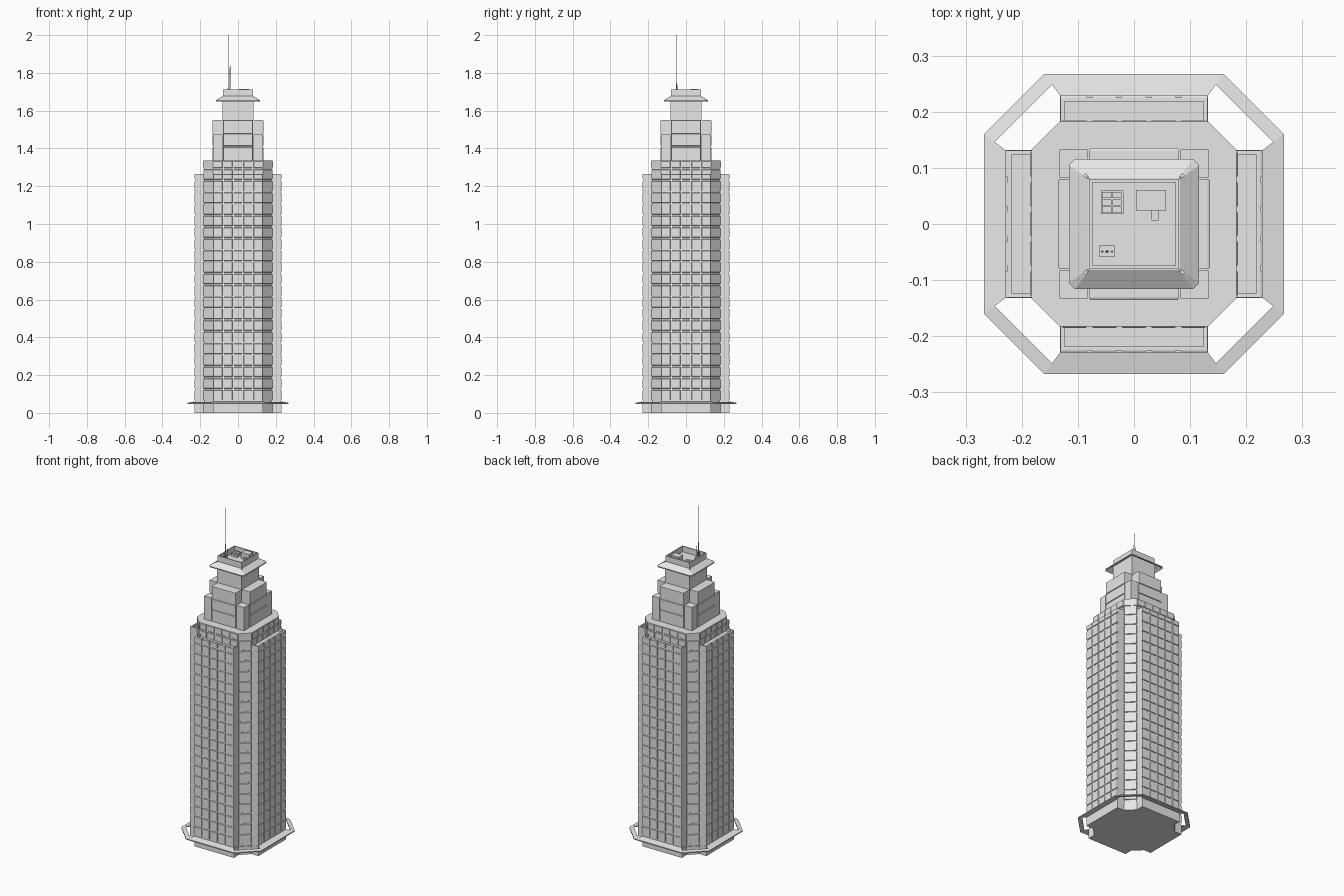
import bpy, bmesh, math
from mathutils import Matrix, Vector

if "Cube" in bpy.data.objects:
    bpy.data.objects.remove(bpy.data.objects["Cube"])

stone = bpy.data.materials.new("light_grey_stone")
stone.diffuse_color = (0.8, 0.8, 0.8, 1)
stone.use_nodes = True
stone.node_tree.nodes["Principled BSDF"].inputs["Base Color"].default_value = stone.diffuse_color

QUARTERS = [Matrix.Rotation(math.pi / 2 * i, 4, 'Z') for i in range(4)]
DIAG = Matrix.Rotation(math.pi / 4, 4, 'Z')


def finish(name, bm):
    bmesh.ops.recalc_face_normals(bm, faces=bm.faces)
    me = bpy.data.meshes.new(name)
    bm.to_mesh(me)
    bm.free()
    me.materials.append(stone)
    ob = bpy.data.objects.new(name, me)
    bpy.context.collection.objects.link(ob)
    return ob


def box(bm, x0, x1, y0, y1, z0, z1, m=Matrix()):
    c = Vector(((x0 + x1) / 2, (y0 + y1) / 2, (z0 + z1) / 2))
    s = Matrix.Diagonal((x1 - x0, y1 - y0, z1 - z0, 1))
    bmesh.ops.create_cube(bm, size=1, matrix=m @ Matrix.Translation(c) @ s)


def panel(bm, x0, x1, y, depth, z0, z1, m, c=0.002):
    """Raised plate facing -y with a chamfered rim."""
    back = [(x0, z0), (x1, z0), (x1, z1), (x0, z1)]
    front = [(x0 + c, z0 + c), (x1 - c, z0 + c), (x1 - c, z1 - c), (x0 + c, z1 - c)]
    b = [bm.verts.new(m @ Vector((x, y + depth, z))) for x, z in back]
    f = [bm.verts.new(m @ Vector((x, y, z))) for x, z in front]
    bm.faces.new(f)
    for i in range(4):
        j = (i + 1) % 4
        bm.faces.new((b[i], b[j], f[j], f[i]))


def prism(bm, pts, z0, z1):
    lo = [bm.verts.new((x, y, z0)) for x, y in pts]
    hi = [bm.verts.new((x, y, z1)) for x, y in pts]
    bm.faces.new(lo)
    bm.faces.new(hi)
    for i in range(len(pts)):
        j = (i + 1) % len(pts)
        bm.faces.new((lo[i], lo[j], hi[j], hi[i]))


def octagon(a, b):
    return [(a, -b), (a, b), (b, a), (-b, a), (-a, b), (-a, -b), (-b, -a), (b, -a)]


def recessed_top(bm, face_z, rim, depth):
    """Sink a rim into every upward face at the given height."""
    tops = [f for f in bm.faces if all(abs(v.co.z - face_z) < 1e-4 for v in f.verts)]
    bmesh.ops.inset_individual(bm, faces=tops, thickness=rim)
    for f in bmesh.ops.extrude_discrete_faces(bm, faces=tops)['faces']:
        for v in f.verts:
            v.co.z -= depth


# Main chamfered shaft
R, C, W = 0.183, 0.132, 0.229
D = 0.004
bm = bmesh.new()
prism(bm, octagon(R - D, C - D / 2), 0, 1.3)
prism(bm, octagon(R, C), 1.293, 1.335)
prism(bm, octagon(R, C), 0, 0.05)
finish("main_shaft", bm)

# Four wings with rimmed roofs, and the plinth below them
bm = bmesh.new()
for m in QUARTERS:
    box(bm, -C + 0.001, C - 0.001, -W + D, -R + 0.02, 0, 1.265, m)
bmesh.ops.recalc_face_normals(bm, faces=bm.faces)
recessed_top(bm, 1.265, 0.01, 0.015)
for m in QUARTERS:
    box(bm, -C, C, -W, -R + 0.01, 0, 0.055, m)
finish("wings", bm)

# Facade panels: five columns per wing, one on each chamfered corner
bm = bmesh.new()
P, G, Z0 = 0.0615, 0.004, 0.063
levels = [Z0 + P * i for i in range(20)] + [1.2685]
col = 2 * C / 5
dist, half = (R + C) / math.sqrt(2), (R - C) / math.sqrt(2)
for m in QUARTERS:
    for z0, z1 in zip(levels, levels[1:]):
        for k in range(5):
            x = -C + col * k
            panel(bm, x + (G if k else 0), x + col - (G if k < 4 else 0), -W, D,
                  z0 + G, z1 - G, m)
    for i in range(20):
        panel(bm, -half, half, -dist, D, Z0 + P * i + G, Z0 + P * (i + 1) - G, m @ DIAG)
    # Upper row above the wing roofs and its cornice
    for k in range(5):
        x = -C + col * k
        panel(bm, x + G, x + col - G, -R, D, 1.25, 1.289, m)
        panel(bm, x + G, x + col - G, -R - 0.002, 0.002, 1.297, 1.333, m)
finish("facade_panels", bm)


# Sloped octagonal ledges
def ledge(name, inner, inner_c, outer, outer_c, strip, zi, zo, t):
    bm = bmesh.new()
    f = (outer - strip) / (outer - inner)
    zs = zo + (zi - zo) * f
    sc = outer_c + (inner_c - outer_c) * f
    for m in QUARTERS:
        side = [(-outer_c, -outer, zo), (outer_c, -outer, zo),
                (inner_c, -inner, zi), (-inner_c, -inner, zi)]
        corner = [(outer_c, -outer, zo), (outer, -outer_c, zo),
                  (strip, -sc, zs), (sc, -strip, zs)]
        for quad in (side, corner):
            top = [bm.verts.new(m @ Vector(p)) for p in quad]
            low = [bm.verts.new(m @ (Vector(p) - Vector((0, 0, t)))) for p in quad]
            bm.faces.new(top)
            bm.faces.new(low[::-1])
            for i in range(4):
                j = (i + 1) % 4
                bm.faces.new((top[j], top[i], low[i], low[j]))
    finish(name, bm)


ledge("entrance_canopy", 0.228, 0.131, 0.267, 0.16, 0.248, 0.061, 0.053, 0.006)
ledge("crown_eaves", 0.082, 0.08, 0.116, 0.105, 0.09, 1.677, 1.655, 0.006)

# Stepped tier: cross-shaped centre with lower corner blocks
bm = bmesh.new()
A, N = 0.135, 0.08
for m in QUARTERS:
    box(bm, -N, N, -A + 0.004, 0, 1.335, 1.55, m)
    for z0, z1 in ((1.335, 1.407), (1.413, 1.472), (1.476, 1.55)):
        panel(bm, -N, N, -A, 0.004, z0, z1, m)
    box(bm, N + 0.003, A - 0.002, -A + 0.002, -N - 0.003, 1.335, 1.475, m)
    box(bm, N - 0.01, N + 0.004, -N - 0.004, -N + 0.01, 1.335, 1.47, m)
finish("stepped_tier", bm)

# Crown shaft and open parapet
bm = bmesh.new()
box(bm, -0.082, 0.082, -0.082, 0.082, 1.54, 1.677)
finish("crown_shaft", bm)
bm = bmesh.new()
box(bm, -0.08, 0.08, -0.08, 0.08, 1.66, 1.712)
bmesh.ops.recalc_face_normals(bm, faces=bm.faces)
recessed_top(bm, 1.712, 0.008, 0.034)
finish("roof_parapet", bm)

# Roof equipment
bm = bmesh.new()
box(bm, 0.004, 0.057, 0.024, 0.061, 1.677, 1.715)
box(bm, 0.031, 0.044, 0.006, 0.024, 1.677, 1.695)
finish("plant_room", bm)
bm = bmesh.new()
box(bm, -0.059, -0.019, 0.018, 0.06, 1.677, 1.69)
for i in range(2):
    for j in range(3):
        x, y = -0.057 + 0.0185 * i, 0.020 + 0.013 * j
        box(bm, x, x + 0.0165, y, y + 0.011, 1.69, 1.697)
finish("vent_units", bm)

# Antennas on their base
bm = bmesh.new()
box(bm, -0.062, -0.034, -0.058, -0.038, 1.677, 1.69)
for x, r, top in ((-0.048, 0.003, 2.0), (-0.039, 0.0018, 1.84), (-0.056, 0.0018, 1.77)):
    for r1, z0, z1 in ((r, 1.685, 1.685 + (top - 1.685) * 0.45), (r * 0.5, 1.69, top)):
        bmesh.ops.create_cone(bm, cap_ends=True, segments=8, radius1=r1, radius2=r1 * 0.7,
                              depth=z1 - z0,
                              matrix=Matrix.Translation((x, -0.049, (z0 + z1) / 2)))
finish("antennas", bm)
